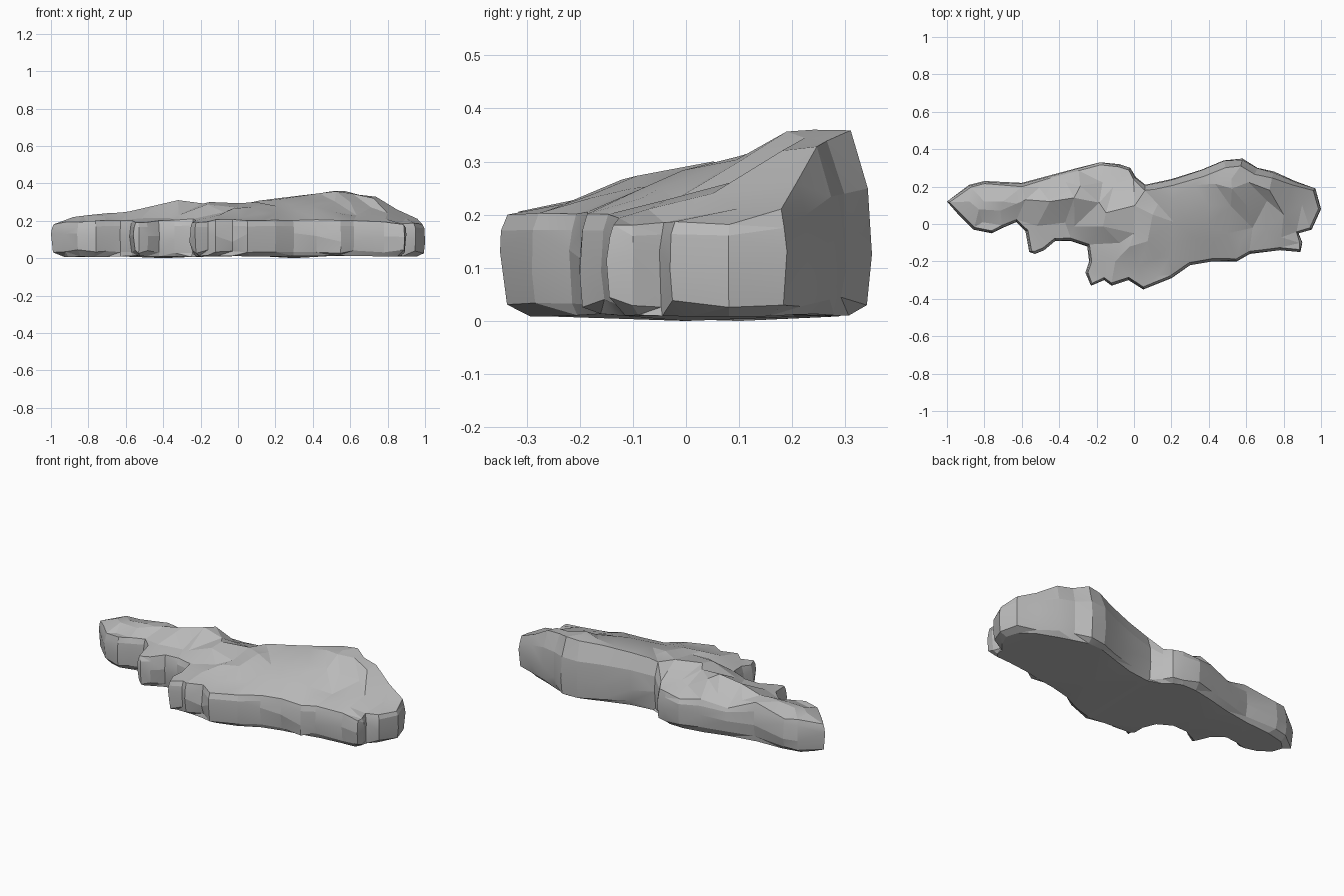
import bpy
import bmesh
import random
from mathutils import Vector
from mathutils.geometry import delaunay_2d_cdt

random.seed(4)
default_cube = bpy.data.objects.get("Cube")
if default_cube:
    bpy.data.objects.remove(default_cube, do_unlink=True)

# Footprint of the slab, counter-clockwise, in hundredths of a unit
FOOTPRINT = [
    (-100, 12), (-93, 4), (-86, -3), (-76, -5), (-70, -2), (-63, 1), (-58, -4),
    (-56, -15), (-53, -16), (-48, -14), (-42, -9), (-34, -9), (-25, -12),
    (-24, -20), (-26, -26), (-23, -33), (-16, -30), (-12, -33), (-3, -30),
    (5, -35), (20, -29), (30, -22), (42, -20), (55, -20), (62, -16), (78, -14),
    (89, -15), (90, -10), (88, -5), (95, -3), (100, 8), (97, 19), (86, 23),
    (75, 28), (66, 30), (58, 35), (48, 34), (36, 29), (20, 24), (6, 21),
    (1, 25), (-2, 30), (-8, 32), (-18, 33), (-30, 30), (-45, 26), (-60, 22),
    (-80, 23), (-88, 21)]

# Peaks, ridges and hollows of the upper surface (x, y, height)
RIM_HEIGHTS = [
    (-98, 12, 18), (-88, 2, 19), (-75, -3, 20), (-60, 3, 20), (-53, -14, 19),
    (-40, -7, 20), (-24, -10, 21), (-22, -28, 19), (5, -32, 20), (25, -23, 20),
    (50, -18, 20), (70, -13, 19), (88, -11, 18), (97, 6, 18), (95, 17, 21),
    (86, 20, 26), (72, 25, 33), (57, 30, 36), (40, 26, 34), (20, 20, 32),
    (6, 16, 30), (-5, 27, 20), (-20, 30, 19), (-45, 24, 18), (-80, 21, 20)]
INNER_HEIGHTS = [
    (-88, 12, 22), (-80, 12, 23), (-70, 12, 24), (-58, 13, 25), (-45, 12, 28),
    (-32, 14, 31), (-15, 6, 30), (-11, 20, 24), (0, -5, 27), (10, 5, 30),
    (40, 10, 31), (60, 10, 30), (52, 24, 36), (80, 5, 24), (-10, -20, 23),
    (20, -10, 25), (50, -5, 25), (70, -3, 23)]


def scaled(points):
    return [Vector(p) / 100 for p in points]


outline = scaled(FOOTPRINT)
controls = scaled(RIM_HEIGHTS + INNER_HEIGHTS)
count = len(outline)


def top_height(point):
    """Blend the nearby control heights, favouring the closest."""
    total = weight_sum = 0.0
    for control in controls:
        weight = 1 / ((control.xy - point).length_squared + 0.0008) ** 2
        total += weight * control.z
        weight_sum += weight
    return total / weight_sum


def outward(index):
    """Direction pointing out of the footprint at one of its corners."""
    along = outline[(index + 1) % count] - outline[index - 1]
    return Vector((along.y, -along.x)).normalized()


def make_ring(inset, height):
    """Copy the footprint inward by inset(point) and lift it to height(point)."""
    ring = []
    for index, point in enumerate(outline):
        moved = point - outward(index) * inset(point)
        ring.append(moved.to_3d() + Vector((0, 0, height(point))))
    return ring


def rounded(ring):
    """Relax a ring so its notches and spurs become shallower."""
    return [(a + 2 * b + c) / 4 for a, b, c in zip(ring[-1:] + ring, ring, ring[1:] + ring[:1])]


def wobble(size):
    return random.uniform(-size, size)


def is_inside(point, ring):
    """Count how many ring edges lie to the right of the point."""
    inside = False
    for a, b in zip(ring, ring[1:] + ring[:1]):
        if (a.y > point.y) != (b.y > point.y):
            crossing = a.x + (point.y - a.y) * (b.x - a.x) / (b.y - a.y)
            if crossing > point.x:
                inside = not inside
    return inside


def add_cap(bm, ring, extra):
    """Fill a ring with triangles that pass through the extra points."""
    points = ring + extra
    border = [(i, (i + 1) % count) for i in range(count)]
    result = delaunay_2d_cdt([p.xy for p in points], border, [], 0, 0.00001, True)
    spots, triangles, origins = result[0], result[2], result[3]
    used = {}
    for triangle in triangles:
        middle = sum((spots[i] for i in triangle), Vector((0, 0))) / 3
        if not is_inside(middle, ring):
            continue
        for i in triangle:
            if i not in used:
                z = points[origins[i][0]].z if origins[i] else ring[0].z
                used[i] = bm.verts.new((spots[i].x, spots[i].y, z))
        bm.faces.new([used[i] for i in triangle])


# Rings from the underside up to the rim of the upper surface
rings = [
    rounded(make_ring(lambda p: 0.03, lambda p: 0.01 + wobble(0.005))),
    make_ring(lambda p: 0.01 + wobble(0.005), lambda p: 0.035 + wobble(0.01)),
    make_ring(lambda p: 0.0, lambda p: 0.11 + wobble(0.025)),
    make_ring(lambda p: 0.005 + wobble(0.004), lambda p: 0.5 * top_height(p) + 0.07),
    make_ring(lambda p: 0.014 + 0.17 * max(0, top_height(p) - 0.2), top_height)]

# Scattered points that break the upper surface into facets
rim = rings[-1]
facet_points = [c.copy() for c in controls[len(RIM_HEIGHTS):]]
for column in range(-9, 10):
    for row in range(-3, 4):
        spot = Vector((column / 10 + wobble(0.035), row / 10 + wobble(0.03)))
        near = min((spot - p.xy).length for p in rim + facet_points)
        if near > 0.05 and is_inside(spot, rim):
            facet_points.append(spot.to_3d() + Vector((0, 0, top_height(spot) + wobble(0.008))))

# Walls, underside and upper surface joined into one rock
bm = bmesh.new()
for lower, upper in zip(rings, rings[1:]):
    for i in range(count):
        j = (i + 1) % count
        corners = (lower[i], lower[j], upper[j], upper[i])
        bm.faces.new([bm.verts.new(c) for c in corners])
add_cap(bm, rings[0], [Vector((0.3, 0.0, 0.0)), Vector((-0.4, 0.1, 0.0))])
add_cap(bm, rim, facet_points)
bmesh.ops.remove_doubles(bm, verts=bm.verts, dist=0.0005)
bmesh.ops.triangulate(bm, faces=bm.faces)
bmesh.ops.recalc_face_normals(bm, faces=bm.faces)

mesh = bpy.data.meshes.new("rock_slab")
bm.to_mesh(mesh)
bm.free()
rock = bpy.data.objects.new("rock_slab", mesh)
bpy.context.collection.objects.link(rock)

# Plain stone colour
stone = bpy.data.materials.new("stone_grey")
stone.use_nodes = True
grey = (0.5, 0.5, 0.5, 1.0)
stone.diffuse_color = grey
stone.node_tree.nodes["Principled BSDF"].inputs["Base Color"].default_value = grey
mesh.materials.append(stone)

# Soften gentle facets while keeping the hard breaks crisp
bpy.context.view_layer.objects.active = rock
rock.select_set(True)
bpy.ops.object.shade_smooth_by_angle(angle=0.2)
